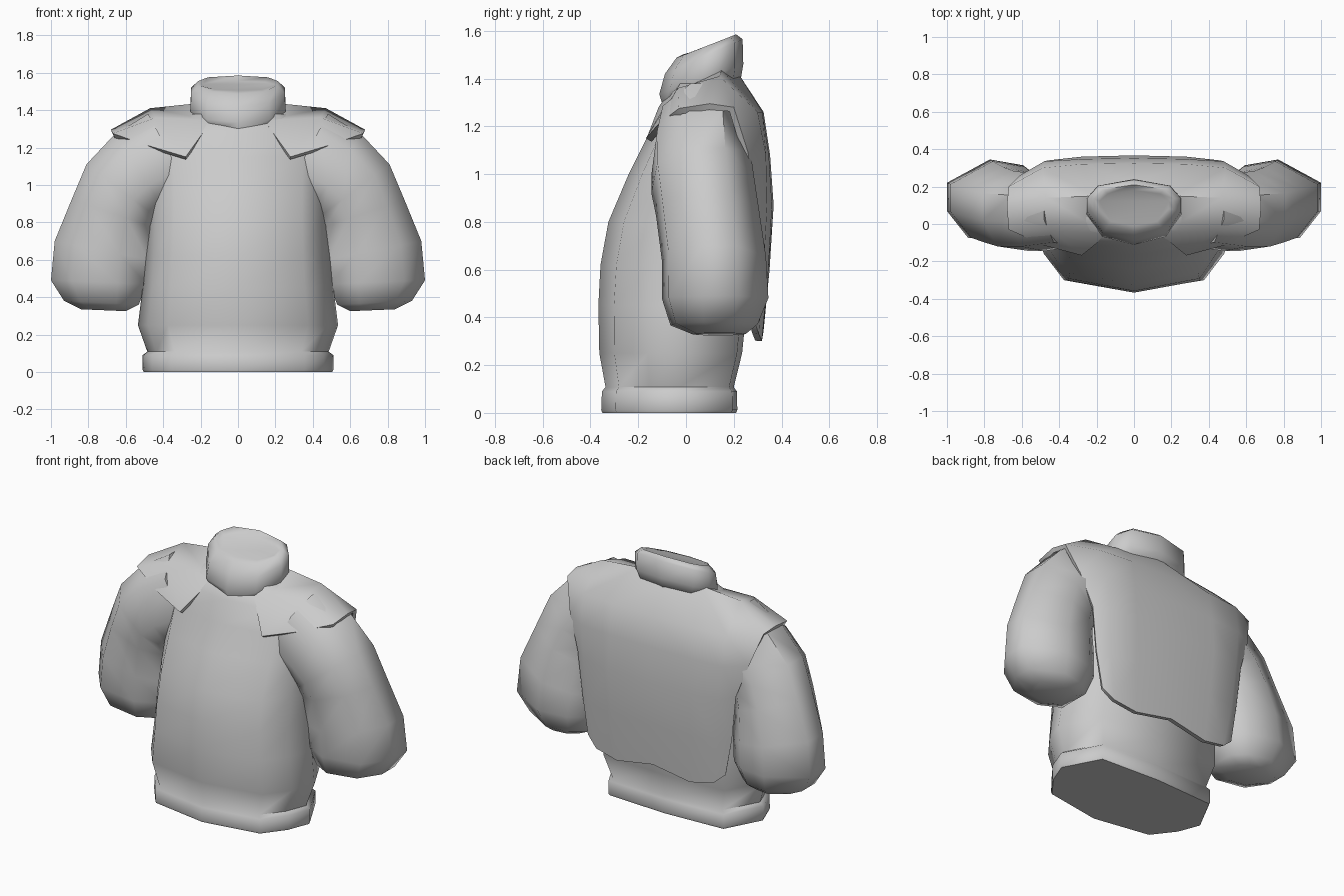
import bpy, bmesh, math
from mathutils import Vector

if "Cube" in bpy.data.objects:
    bpy.data.objects.remove(bpy.data.objects["Cube"])


def finish(name, bm, angle=45, mirror=False, thickness=0):
    me = bpy.data.meshes.new(name)
    bm.to_mesh(me)
    bm.free()
    ob = bpy.data.objects.new(name, me)
    bpy.context.collection.objects.link(ob)
    bpy.ops.object.select_all(action='DESELECT')
    ob.select_set(True)
    bpy.context.view_layer.objects.active = ob
    if mirror:
        m = ob.modifiers.new("mirror", 'MIRROR')
        m.merge_threshold = 0.002
        bpy.ops.object.modifier_apply(modifier=m.name)
    if thickness:
        s = ob.modifiers.new("thickness", 'SOLIDIFY')
        s.thickness = thickness
        s.offset = -1
        bpy.ops.object.modifier_apply(modifier=s.name)
    bpy.ops.object.shade_smooth_by_angle(angle=math.radians(angle))
    return ob


def loft(name, rings, **kw):
    """Skin a stack of closed rings and cap both ends."""
    bm = bmesh.new()
    vs = [[bm.verts.new(p) for p in r] for r in rings]
    for a, b in zip(vs, vs[1:]):
        n = len(a)
        for i in range(n):
            j = (i + 1) % n
            bm.faces.new((a[i], a[j], b[j], b[i]))
    bm.faces.new(vs[0][::-1])
    bm.faces.new(vs[-1])
    bmesh.ops.recalc_face_normals(bm, faces=bm.faces)
    return finish(name, bm, **kw)


def ring(profile, w, front, back):
    """Place a unit outline; front and back are (y, z) so rings may tilt."""
    f, b = Vector(front), Vector(back)
    pts = []
    for u, v in profile:
        y, z = f.lerp(b, (v + 1) / 2)
        pts.append((u * w, y, z))
    return pts


def symmetric(half):
    return half + [(-u, v) for u, v in half[-2:0:-1]]


body = symmetric([(0, -1), (.7, -.79), (.9, -.32), (1, .15), (.77, .93), (0, 1)])
neck = symmetric([(0, -1), (.66, -.75), (1, -.05), (1, .4), (.76, .8), (0, 1)])

# Torso growing out of a thick hem band: z, half width, front y, back y
torso = [(0, .505, -.35, .21), (.012, .51, -.355, .215), (.09, .51, -.352, .213),
         (.108, .485, -.337, .20), (.25, .535, -.363, .235),
         (.45, .51, -.367, .255), (.62, .50, -.358, .275), (.80, .49, -.325, .295),
         (1.0, .49, -.24, .30), (1.15, .50, -.165, .29), (1.28, .48, -.115, .26),
         (1.38, .28, -.05, .20)]
loft("torso_and_hem", [ring(body, w, (f, z), (b, z)) for z, w, f, b in torso], angle=65)

# Collar with a slightly sunken sloping top
collar = [(.22, (-.095, 1.28), (.23, 1.40)), (.255, (-.112, 1.335), (.24, 1.46)),
          (.25, (-.088, 1.42), (.237, 1.565)), (.212, (-.04, 1.487), (.21, 1.585)),
          (.185, (-.01, 1.502), (.18, 1.555))]
loft("collar", [ring(neck, *c) for c in collar], angle=85)

# Puffy sleeves: inner (x, z), outer (x, z), front y, back y
section = [(1, .38), (.78, .06), (.3, 0), (0, .2), (0, .75), (.2, .93), (.55, 1), (1, .72)]
sleeve = [((.25, .95), (.48, 1.38), -.12, .25), ((.40, .88), (.66, 1.27), -.145, .27),
          ((.45, .84), (.81, 1.11), -.145, .285), ((.47, .78), (.89, .92), -.125, .305),
          ((.48, .60), (.98, .70), -.10, .335), ((.49, .47), (1.0, .49), -.10, .345),
          ((.53, .36), (.93, .38), -.065, .30), ((.60, .325), (.84, .335), .03, .25)]
loft("sleeves", [[(i[0] + (o[0] - i[0]) * u, y0 + (y1 - y0) * v, i[1] + (o[1] - i[1]) * u)
                  for u, v in section] for i, o, y0, y1 in sleeve], mirror=True, angle=60)

# Back panel running over the shoulders to pointed front yokes (right half)
rows = [
    [(0, .325, .345), (.25, .318, .30), (.40, .305, .33), (.47, .285, .39)],
    [(0, .35, .60), (.27, .345, .60), (.44, .325, .60), (.51, .28, .62)],
    [(0, .367, .87), (.28, .36, .87), (.46, .34, .87), (.54, .285, .89)],
    [(0, .352, 1.08), (.28, .347, 1.08), (.48, .335, 1.08), (.61, .26, 1.09)],
    [(0, .325, 1.26), (.28, .32, 1.26), (.49, .30, 1.26), (.67, .20, 1.28)],
    [(0, .22, 1.42), (.21, .15, 1.437), (.47, .14, 1.41), (.68, .10, 1.295)],
    [None, (.14, -.055, 1.345), (.44, -.035, 1.36), (.67, -.03, 1.275)],
    [None, (.28, -.168, 1.15), (.48, -.115, 1.21), None],
]
bm = bmesh.new()
grid = [[bm.verts.new(p) if p else None for p in r] for r in rows]
for a, b in zip(grid, grid[1:]):
    for i in range(3):
        corners = [v for v in (a[i + 1], a[i], b[i], b[i + 1]) if v]
        if len(corners) == 4 or (len(corners) == 3 and a[i] and b[i]):
            bm.faces.new(corners)
bm.normal_update()
bm.faces.ensure_lookup_table()
if bm.faces[0].normal.y < 0:
    bmesh.ops.reverse_faces(bm, faces=bm.faces)
finish("back_panel_and_yoke", bm, angle=50, mirror=True, thickness=.028)
